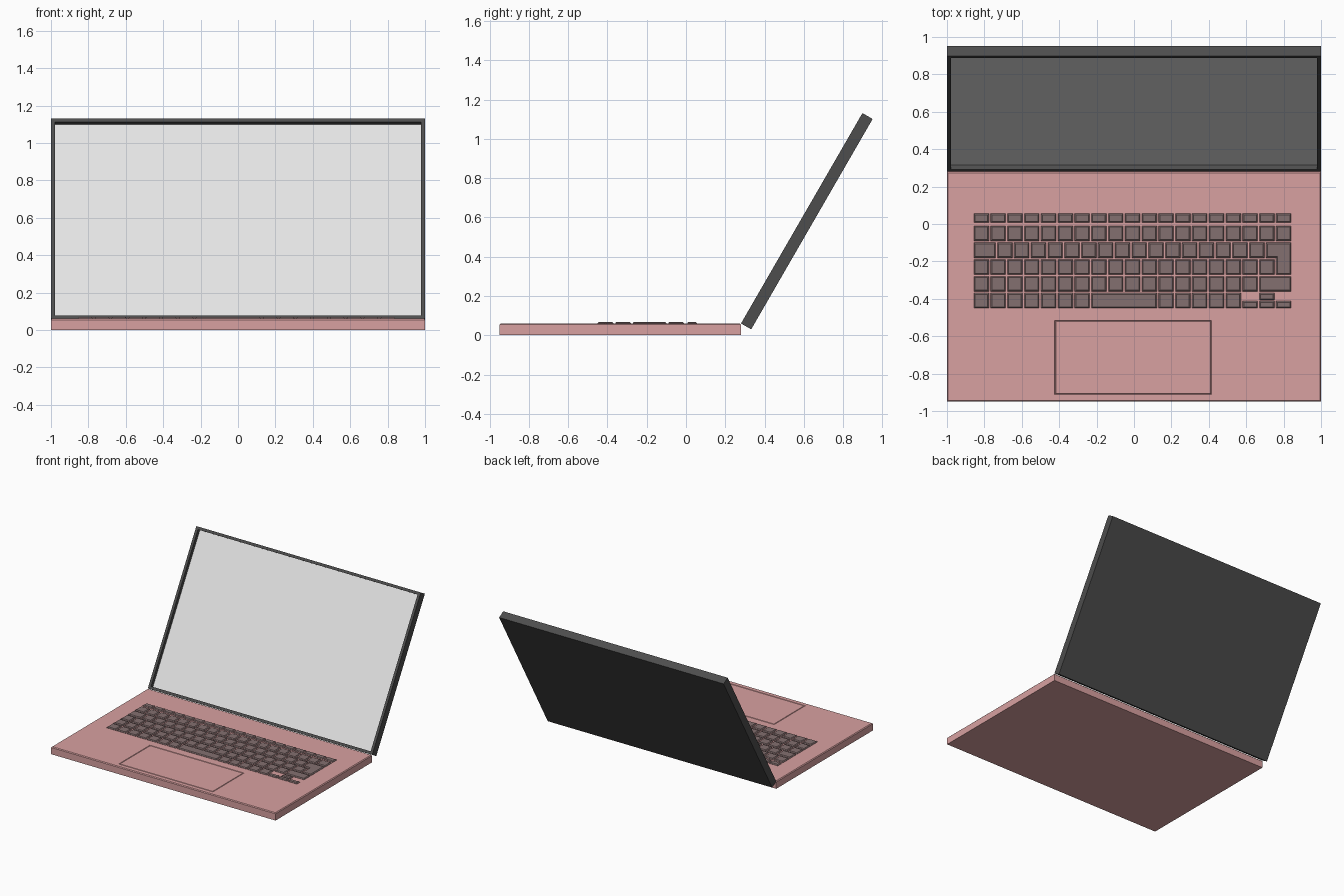
import bpy, bmesh, math
from mathutils import Matrix

if "Cube" in bpy.data.objects:
    bpy.data.objects.remove(bpy.data.objects["Cube"], do_unlink=True)


def material(name, rgb):
    m = bpy.data.materials.new(name)
    m.use_nodes = True
    m.diffuse_color = (*rgb, 1)
    m.node_tree.nodes["Principled BSDF"].inputs["Base Color"].default_value = (*rgb, 1)
    return m


PINK = material("rose_pink", (0.69, 0.355, 0.355))
BLACK = material("charcoal", (0.075, 0.075, 0.075))
SCREEN = material("screen_grey", (0.78, 0.78, 0.78))
KEY = material("key_taupe", (0.23, 0.16, 0.16))


def make_object(name, bm, *mats):
    bmesh.ops.recalc_face_normals(bm, faces=bm.faces[:])
    mesh = bpy.data.meshes.new(name)
    bm.to_mesh(mesh)
    bm.free()
    for m in mats:
        mesh.materials.append(m)
    obj = bpy.data.objects.new(name, mesh)
    bpy.context.collection.objects.link(obj)
    return obj


FRONT, BACK, TOP = -0.95, 0.28, 0.06
EDGE = 0.006          # chamfer round the top of the base
PITCH = 0.0898        # key spacing
FLOOR = TOP - 0.012   # bottom of the keyboard well

# Base: a top sheet split into cells, so the well and touchpad can be inset
well = (-0.877, 0.857, -0.48, 0.087)
pad = (-0.425, 0.415, -0.912, -0.515)
xs = [EDGE - 1, well[0], pad[0], pad[1], well[1], 1 - EDGE]
ys = [FRONT + EDGE, pad[2], pad[3], well[2], well[3], BACK - EDGE]

bm = bmesh.new()
grid = [[bm.verts.new((x, y, TOP)) for x in xs] for y in ys]
for j in range(len(ys) - 1):
    for i in range(len(xs) - 1):
        bm.faces.new((grid[j][i], grid[j][i + 1], grid[j + 1][i + 1], grid[j + 1][i]))


def cells(box):
    found = []
    for f in bm.faces:
        c = f.calc_center_median()
        if box[0] < c.x < box[1] and box[2] < c.y < box[3]:
            found.append(f)
    return found


# Keyboard well with sloping sides, and touchpad with a narrow groove
bmesh.ops.inset_region(bm, faces=cells(well), thickness=0.02, depth=FLOOR - TOP)
touchpad = cells(pad)
bmesh.ops.inset_region(bm, faces=touchpad, thickness=0.005, depth=-0.006)
bmesh.ops.inset_region(bm, faces=touchpad, thickness=0.005, depth=0.006)

# Chamfered rim, side walls and underside
for grow, z in ((EDGE, TOP - EDGE), (0, 0)):
    rim = [e for e in bm.edges if e.is_boundary]
    new = bmesh.ops.extrude_edge_only(bm, edges=rim)["geom"]
    for v in (g for g in new if isinstance(g, bmesh.types.BMVert)):
        middle = (FRONT + BACK) / 2
        if grow:
            if abs(v.co.x) > 1 - 2 * EDGE:
                v.co.x += math.copysign(grow, v.co.x)
            if abs(v.co.y - middle) > (BACK - FRONT) / 2 - 2 * EDGE:
                v.co.y += math.copysign(grow, v.co.y - middle)
        v.co.z = z
bmesh.ops.contextual_create(bm, geom=[e for e in bm.edges if e.is_boundary])
bmesh.ops.dissolve_limit(bm, angle_limit=0.01, verts=bm.verts[:], edges=bm.edges[:])
make_object("base", bm, PINK)

# Keys: small blocks with chamfered tops
keys = bmesh.new()
GAP = 0.005
LEFT = -0.861


def key_block(points):
    face = keys.faces.new([keys.verts.new((x, y, FLOOR)) for x, y in points])
    top = bmesh.ops.extrude_face_region(keys, geom=[face])["geom"]
    bmesh.ops.translate(keys, vec=(0, 0, 0.014),
                        verts=[g for g in top if isinstance(g, bmesh.types.BMVert)])
    cap = [g for g in top if isinstance(g, bmesh.types.BMFace)]
    bmesh.ops.inset_region(keys, faces=cap, thickness=0.009, depth=0.006)


def key(col, width, low, high):
    x0, x1 = LEFT + col * PITCH + GAP, LEFT + (col + width) * PITCH - GAP
    key_block([(x0, low), (x1, low), (x1, high), (x0, high)])


def key_row(widths, low, high):
    col = 0
    for w in widths:
        key(col, w, low, high)
        col += w


key_row([1] * 19, 0.007, 0.055)
key_row([1] * 19, -0.09, -0.01)
key_row([1.4] + [1] * 16, -0.181, -0.1)
key_row([1] * 18, -0.271, -0.19)
key_row([1] * 17 + [2], -0.36, -0.28)
key_row([1] * 7 + [4] + [1] * 5, -0.45, -0.37)

# Arrow keys at half height
for col in (16, 17, 18):
    key(col, 1, -0.45, -0.413)
key(17, 1, -0.407, -0.37)

# L-shaped enter key spanning two rows
a, b, c = (LEFT + PITCH * n for n in (17.4, 18, 19))
key_block([(b + GAP, -0.271), (c - GAP, -0.271), (c - GAP, -0.1),
           (a + GAP, -0.1), (a + GAP, -0.181), (b + GAP, -0.181)])
make_object("keyboard_keys", keys, KEY)

# Lid: slab leaning back, with the screen sunk into its front
LENGTH, THICK, RECESS = 1.237, 0.06, 0.028
lid = bmesh.new()
bmesh.ops.create_cube(lid, size=1, matrix=Matrix.Translation((0, THICK / 2, LENGTH / 2))
                      @ Matrix.Diagonal((2, THICK, LENGTH, 1)))
lid.normal_update()
display = [f for f in lid.faces if f.normal.y < -0.9]
bmesh.ops.inset_region(lid, faces=display, thickness=0.03)
bmesh.ops.inset_region(lid, faces=display, thickness=0, depth=-RECESS)
display[0].material_index = 1
lid.transform(Matrix.Translation((0, BACK, TOP)) @ Matrix.Rotation(math.radians(-30), 4, "X"))
make_object("lid", lid, BLACK, SCREEN)
